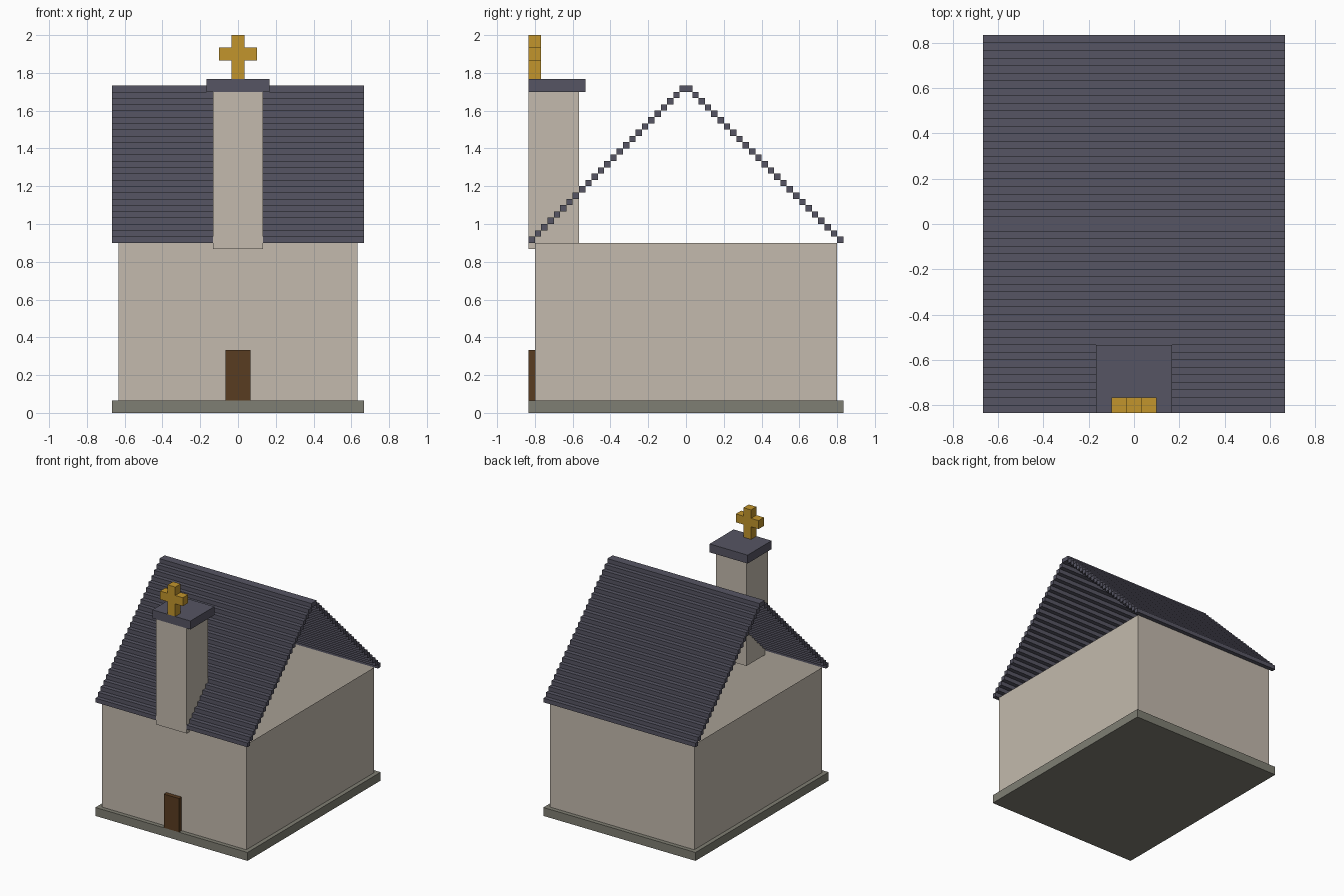
import bpy, bmesh
from mathutils import Matrix, Vector

cube = bpy.data.objects.get("Cube")
if cube:
    bpy.data.objects.remove(cube, do_unlink=True)

U = 1 / 30  # size of one block unit


def material(name, rgb):
    linear = [((c / 255 + 0.055) / 1.055) ** 2.4 for c in rgb] + [1.0]
    m = bpy.data.materials.new(name)
    m.use_nodes = True
    m.diffuse_color = linear
    m.node_tree.nodes["Principled BSDF"].inputs["Base Color"].default_value = linear
    return m


plaster = material("warm plaster", (195, 186, 173))
slate = material("dark slate", (86, 85, 99))
stone = material("grey stone", (127, 126, 115))
wood = material("brown wood", (89, 60, 33))
gold = material("gold", (194, 149, 44))


def boxes(name, mat, spans):
    """One object from boxes, each (x0, x1, y0, y1, z0, z1) in block units."""
    bm = bmesh.new()
    for x0, x1, y0, y1, z0, z1 in spans:
        centre = Vector((x0 + x1, y0 + y1, z0 + z1)) * U / 2
        size = Matrix.Diagonal(((x1 - x0) * U, (y1 - y0) * U, (z1 - z0) * U, 1))
        bmesh.ops.create_cube(bm, size=1, matrix=Matrix.Translation(centre) @ size)
    mesh = bpy.data.meshes.new(name)
    bm.to_mesh(mesh)
    bm.free()
    mesh.materials.append(mat)
    obj = bpy.data.objects.new(name, mesh)
    bpy.context.collection.objects.link(obj)
    return obj


# Foundation slab
boxes("foundation", stone, [(-20, 20, -25, 25, 0, 2)])

# Hollow walls: one closed ring with an open top
walls = boxes("walls", plaster, [(-19, 19, -24, 24, 2, 27)])
bm = bmesh.new()
bm.from_mesh(walls.data)
bm.normal_update()
top = [f for f in bm.faces if f.normal.z > 0.9]
bmesh.ops.inset_region(bm, faces=top, thickness=2 * U, use_even_offset=True)
for v in top[0].verts:  # sink the inner face to just above the slab
    v.co.z = 2.1 * U
bm.to_mesh(walls.data)
bm.free()

# Door
boxes("door", wood, [(-2, 2, -25, -24, 2, 10)])

# Stepped roof: one row of blocks per step, left open where the tower passes
rows = []
for k in range(24):
    z = 27 + k
    rows.append((-20, 20, 24 - k, 25 - k, z, z + 1))
    gaps = [(-20, -4), (4, 20)] if k < 8 else [(-20, 20)]
    rows += [(a, b, k - 25, k - 24, z, z + 1) for a, b in gaps]
rows.append((-20, 20, -1, 1, 51, 52))
boxes("stepped_roof", slate, rows)

# Bell tower and its cap
boxes("tower", plaster, [(-4, 4, -25, -17, 26, 51)])
boxes("tower_cap", slate, [(-5, 5, -25, -16, 51, 53)])

# Cross: post and two arms
boxes("cross", gold, [(-1, 1, -25, -23, 53, 60),
                      (-3, -1, -25, -23, 56, 58),
                      (1, 3, -25, -23, 56, 58)])
